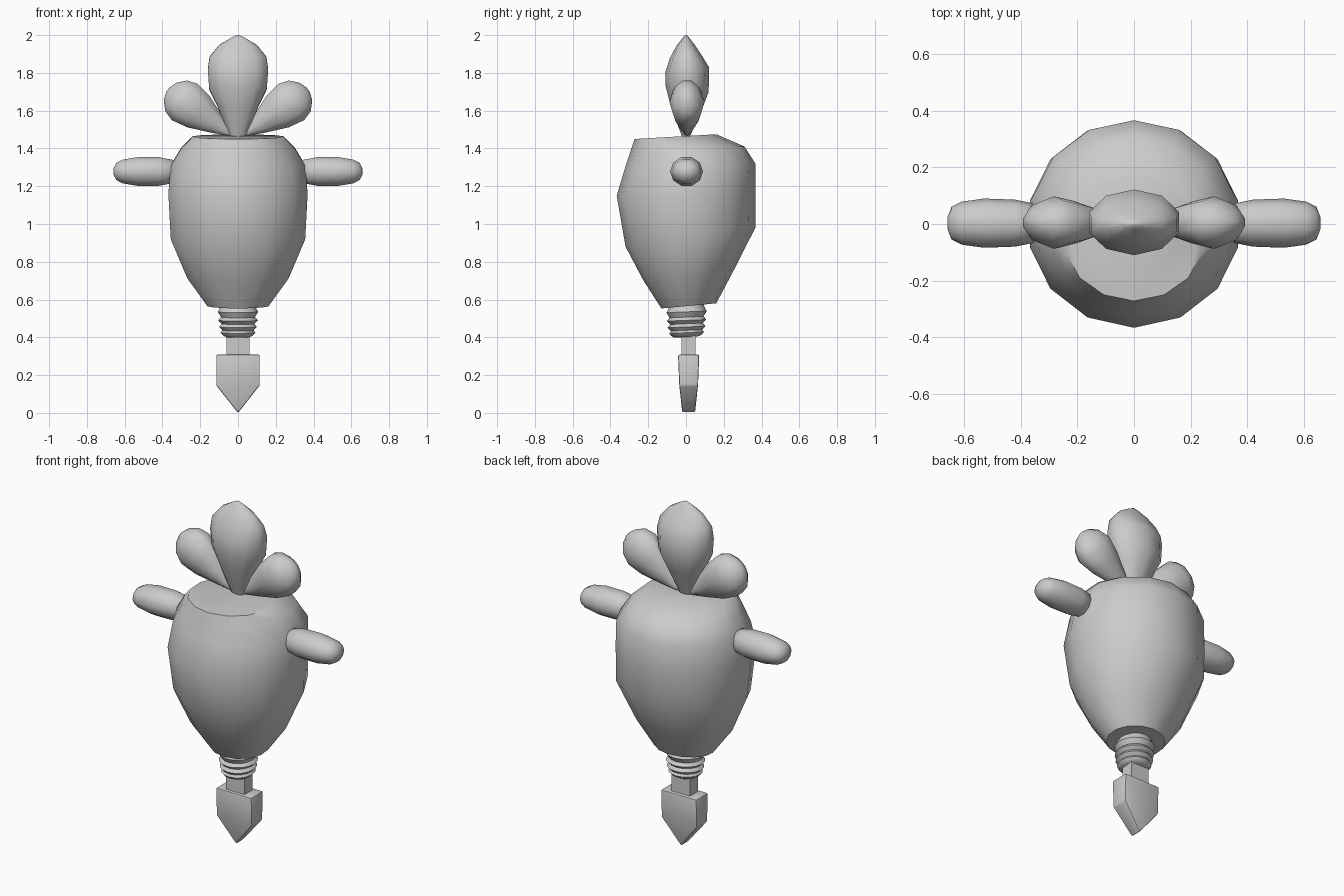
import bpy, bmesh, math
from mathutils import Matrix, Vector

if "Cube" in bpy.data.objects:
    bpy.data.objects.remove(bpy.data.objects["Cube"])


def finish(name, bm, angle):
    bmesh.ops.recalc_face_normals(bm, faces=bm.faces)
    me = bpy.data.meshes.new(name)
    bm.to_mesh(me)
    bm.free()
    ob = bpy.data.objects.new(name, me)
    bpy.context.collection.objects.link(ob)
    bpy.ops.object.select_all(action='DESELECT')
    bpy.context.view_layer.objects.active = ob
    ob.select_set(True)
    bpy.ops.object.shade_smooth_by_angle(angle=math.radians(angle))
    return ob


def loft(name, rings, sides, matrix=Matrix(), angle=50):
    """Rings are (z front, z back, half width, y front, y back)."""
    bm = bmesh.new()
    loops = []
    for zf, zb, w, yf, yb in rings:
        loop = []
        for i in range(sides):
            a = 2 * math.pi * i / sides
            t = (math.cos(a) + 1) / 2
            p = Vector((w * math.sin(a), yf + (yb - yf) * t, zf + (zb - zf) * t))
            loop.append(bm.verts.new(matrix @ p))
        loops.append(loop)
    for a, b in zip(loops, loops[1:]):
        for i in range(sides):
            j = (i + 1) % sides
            bm.faces.new((a[i], a[j], b[j], b[i]))
    bm.faces.new(loops[0])
    bm.faces.new(loops[-1])
    return finish(name, bm, angle)


def prism(name, outline, y0, y1, bevel=0.0):
    """Extrude an (x, z, thickness scale) outline between two y values."""
    bm = bmesh.new()
    mid, half = (y0 + y1) / 2, (y1 - y0) / 2
    f, b = [[bm.verts.new((x, mid + s * half * k, z)) for x, z, k in outline] for s in (-1, 1)]
    bm.faces.new(f)
    bm.faces.new(b)
    for i in range(len(f)):
        j = (i + 1) % len(f)
        bm.faces.new((f[i], f[j], b[j], b[i]))
    if bevel:
        bmesh.ops.bevel(bm, geom=bm.edges[:], offset=bevel, segments=2,
                        profile=0.5, affect='EDGES')
    return finish(name, bm, 40)


# Plump body, fuller toward the back, with a nearly flat top
loft("body", [
    (.553, .58, .165, -.13, .16), (.70, .73, .275, -.225, .24),
    (.88, .98, .365, -.32, .367), (1.15, 1.17, .378, -.367, .367),
    (1.30, 1.32, .365, -.322, .367), (1.39, 1.41, .31, -.292, .31),
    (1.45, 1.475, .245, -.272, .16)], 14)

# Tall middle leaf
loft("middle_leaf", [
    (1.46, 1.46, .04, -.02, .02), (1.54, 1.53, .075, -.05, .05),
    (1.63, 1.62, .115, -.083, .09), (1.73, 1.70, .16, -.108, .12),
    (1.80, 1.83, .168, -.11, .122), (1.88, 1.89, .158, -.085, .085),
    (1.945, 1.95, .105, -.05, .045), (1.985, 1.985, .04, -.018, .018),
    (2.0, 2.0, .008, -.005, .005)], 10, angle=60)

# Mirrored side leaves and arms
leaf = [(0, .015, .015), (.08, .055, .04), (.20, .107, .075), (.29, .124, .093),
        (.345, .105, .075), (.385, .06, .04), (.40, .015, .01)]
arm = [(.33, .035, .04), (.345, .065, .068), (.42, .08, .083), (.53, .08, .087),
       (.61, .066, .076), (.645, .047, .058), (.66, .015, .02)]
for side, s in (("left", -1), ("right", 1)):
    tilt = Matrix.Translation((s * .045, .005, 1.48)) @ Matrix.Rotation(s * math.radians(55), 4, 'Y')
    loft(side + "_leaf", [(z, z, w, -d, d) for z, w, d in leaf], 10, tilt, 60)
    out = Matrix.Translation((0, .003, 1.278)) @ Matrix.Rotation(s * math.pi / 2, 4, 'Y')
    loft(side + "_arm", [(z, z, w, -d, d) for z, w, d in arm], 10, out, 60)

# Ribbed collar under the body
ribs = [(.402, .065), (.412, .082), (.425, .092), (.437, .083), (.455, .1), (.472, .086),
        (.49, .105), (.507, .09), (.535, .107), (.555, .095), (.58, .09)]
loft("ribbed_collar", [(z - .004, z + .004, r, -r + .003, r + .003) for z, r in ribs], 16, angle=60)

# Square stem and pointed spade foot
prism("stem", [(-.06, .29, 1), (.06, .29, 1), (.06, .42, 1), (-.06, .42, 1)], -.025, .05)
prism("spade_foot", [(-.115, .308, 1), (-.115, .145, .9), (0, 0, .6),
                     (.115, .145, .9), (.115, .308, 1)], -.042, .07, .008)
